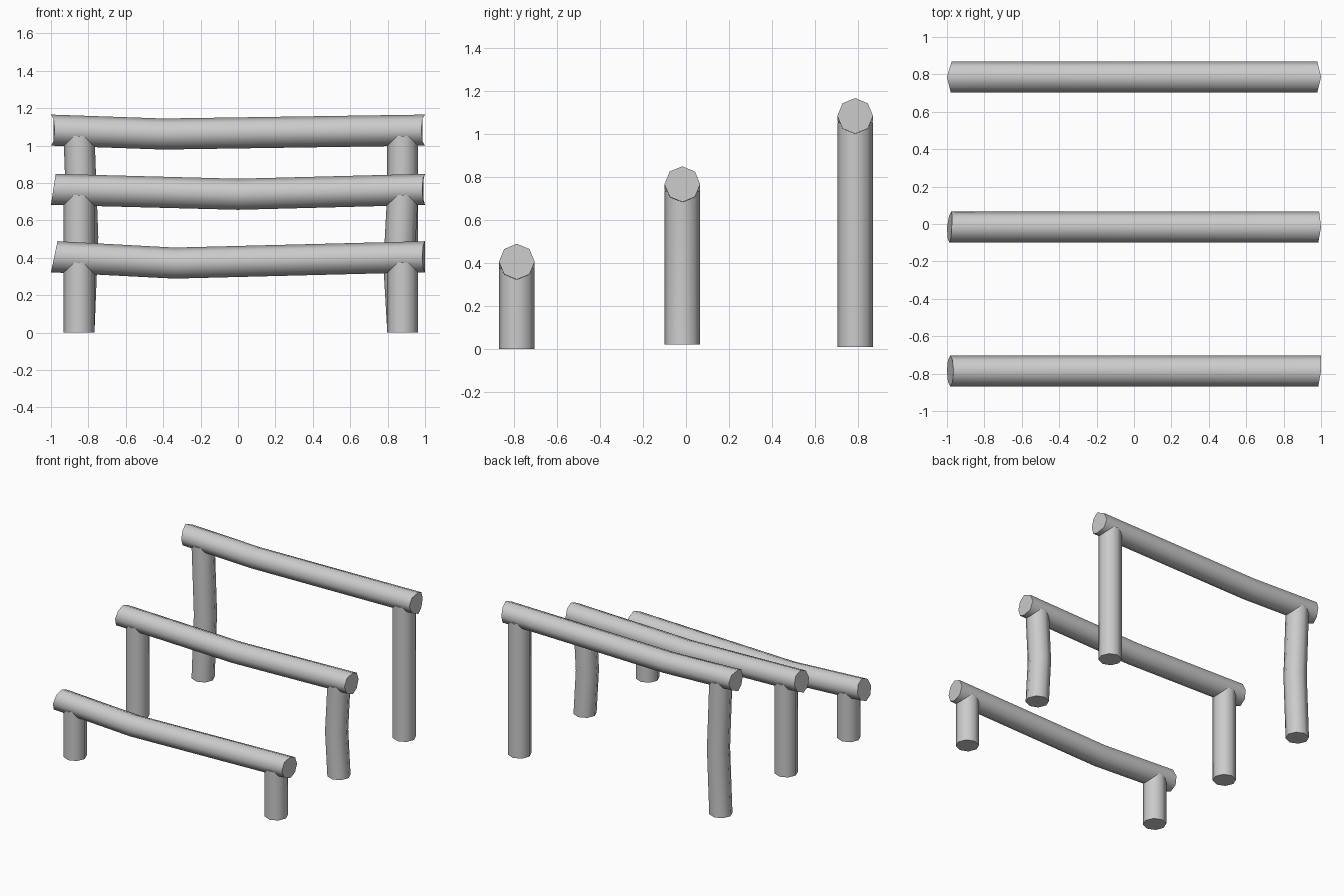
import bpy, bmesh, math

if "Cube" in bpy.data.objects:
    bpy.data.objects.remove(bpy.data.objects["Cube"])

R, SIDES = 0.083, 8


def log(name, path, vertical, cuts=((0, 0, 0), (0, 0, 0))):
    """Eight-sided log through (x, z) points at depth y; cuts inset the ends (front, back, top)."""
    bm = bmesh.new()
    rings = []
    for i, (x, y, z) in enumerate(path):
        ring = []
        for k in range(SIDES):
            a = 2 * math.pi * k / SIDES
            c, s = math.cos(a), math.sin(a)
            if vertical:
                co = (x + R * c, y + R * s, z)
            else:
                inset = 0
                if i in (0, len(path) - 1):
                    front, back, top = cuts[0 if i == 0 else 1]
                    inset = front * max(-c, 0) + back * max(c, 0) + top * (s + 1) / 2
                    inset *= 1 if i == 0 else -1
                co = (x + inset, y + R * c, z + R * s)
            ring.append(bm.verts.new(co))
        rings.append(ring)
    for r0, r1 in zip(rings, rings[1:]):
        for k in range(SIDES):
            n = (k + 1) % SIDES
            bm.faces.new((r0[k], r0[n], r1[n], r1[k]))
    bm.faces.new(rings[0])
    bm.faces.new(rings[-1])
    bmesh.ops.recalc_face_normals(bm, faces=bm.faces)
    mesh = bpy.data.meshes.new(name)
    bm.to_mesh(mesh)
    bm.free()
    ob = bpy.data.objects.new(name, mesh)
    bpy.context.collection.objects.link(ob)
    bpy.ops.object.select_all(action='DESELECT')
    ob.select_set(True)
    bpy.context.view_layer.objects.active = ob
    bpy.ops.object.shade_smooth_by_angle(angle=math.radians(55))
    return ob


# Hurdles: name, y, ground z, end z, sag (x, z), post bends (left, right), end cuts
hurdles = [
    ("low", -0.786, 0.0, 0.406, (-0.34, 0.372), (0, 0),
     ((0, 0, 0.035), (0.015, 0, 0))),
    ("middle", -0.017, 0.02, 0.766, (0.0, 0.740), (0, -0.02),
     ((0, 0.01, 0.025), (0.015, 0.01, 0))),
    ("high", 0.786, 0.01, 1.083, (-0.4, 1.062), (0.02, 0),
     ((0.02, 0.025, 0), (0.02, 0.02, 0))),
]

for name, y, ground, end, (sx, sz), bends, cuts in hurdles:
    # Sagging crossbar
    log(name + "_bar", [(-1, y, end), (sx, y, sz), (1, y, end)], False, cuts)
    # Two posts, some slightly bowed
    for side, x, bend in (("left", -0.85, bends[0]), ("right", 0.88, bends[1])):
        top = end - 0.031
        path = [(x, y, ground), (x, y, top)]
        if bend:
            path.insert(1, (x + bend, y, ground + (top - ground) * 0.48))
        log(f"{name}_{side}_post", path, True)
